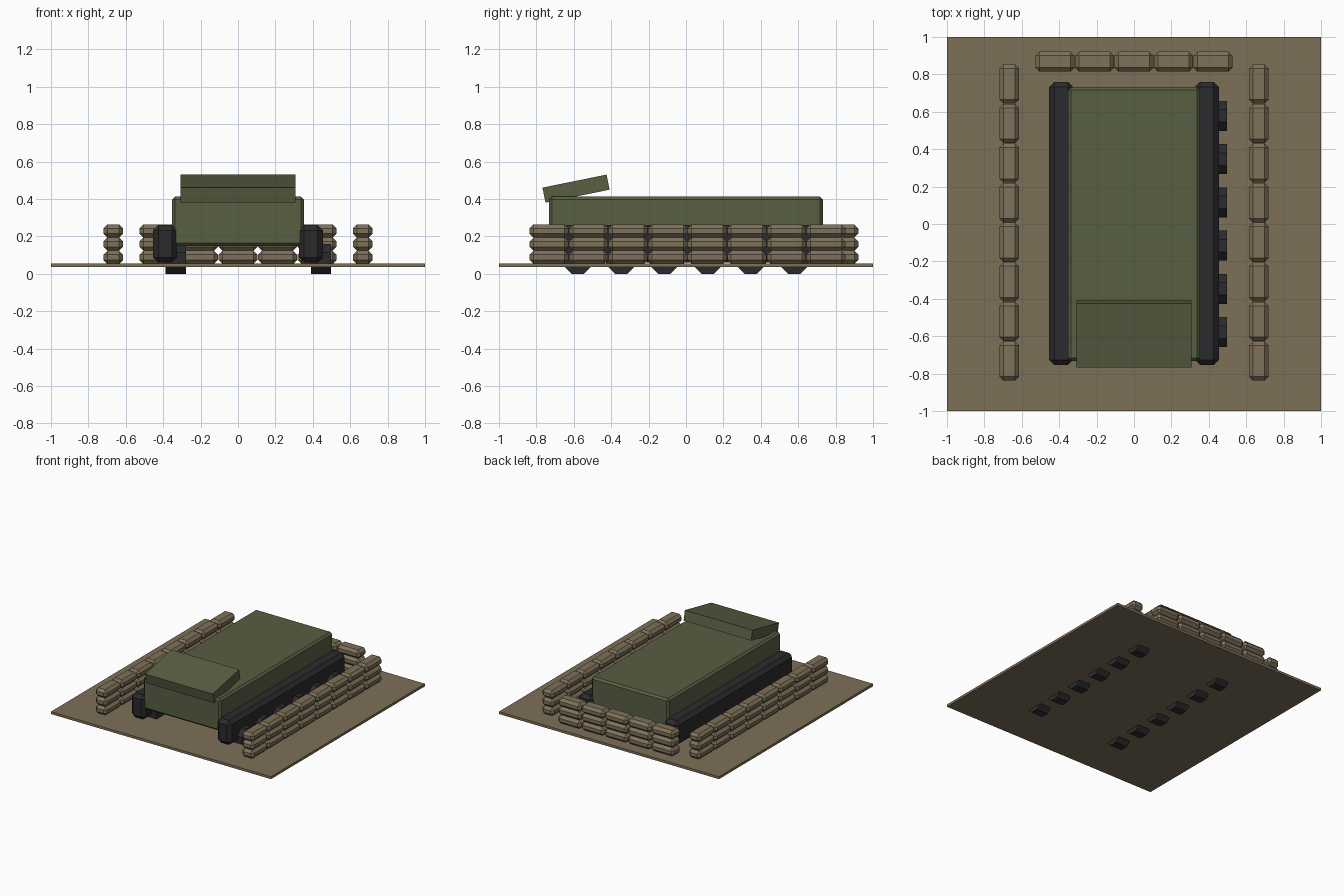
import bpy, bmesh, math
from mathutils import Matrix

if "Cube" in bpy.data.objects:
    bpy.data.objects.remove(bpy.data.objects["Cube"])


def material(name, rgb):
    m = bpy.data.materials.new(name)
    m.diffuse_color = (*rgb, 1.0)
    m.use_nodes = True
    m.node_tree.nodes["Principled BSDF"].inputs["Base Color"].default_value = m.diffuse_color
    return m


earth = material("earth_brown", (0.205, 0.160, 0.097))
sand = material("sandbag_tan", (0.210, 0.166, 0.100))
green = material("olive_green", (0.098, 0.112, 0.055))
dark = material("dark_rubber", (0.024, 0.024, 0.026))


def finish(bm, name, mat):
    mesh = bpy.data.meshes.new(name)
    bm.to_mesh(mesh)
    bm.free()
    mesh.materials.append(mat)
    obj = bpy.data.objects.new(name, mesh)
    bpy.context.collection.objects.link(obj)
    return obj


def box(name, loc, size, mat, bevel=0.0, tilt=0.0):
    bm = bmesh.new()
    bmesh.ops.create_cube(bm, size=1.0)
    bmesh.ops.scale(bm, vec=size, verts=bm.verts)
    if bevel:
        bmesh.ops.bevel(bm, geom=bm.edges[:], offset=bevel, segments=1,
                        affect='EDGES', profile=0.5)
    obj = finish(bm, name, mat)
    obj.location = loc
    obj.rotation_euler.x = tilt
    return obj


def wheel(name, loc, radius, width):
    # octagonal wheel resting on a flat side, axle along x
    bm = bmesh.new()
    r = radius / math.cos(math.pi / 8)
    rot = Matrix.Rotation(math.pi / 2, 4, 'Y') @ Matrix.Rotation(math.pi / 8, 4, 'Z')
    bmesh.ops.create_cone(bm, cap_ends=True, segments=8, radius1=r, radius2=r,
                          depth=width, matrix=rot)
    obj = finish(bm, name, dark)
    obj.location = loc
    return obj


# ground slab
box("ground_slab", (0, 0, 0.045), (2.0, 2.0, 0.02), earth)

# vehicle hull and raised front plate
box("hull", (0, 0, 0.28), (0.705, 1.465, 0.265), green, 0.016)
box("front_plate", (0, -0.588, 0.455), (0.615, 0.35, 0.082), green, 0, 0.2)

# tracks
for side, label in ((-1, "left"), (1, "right")):
    box(f"{label}_track", (side * 0.39, 0.003, 0.16), (0.128, 1.515, 0.2), dark, 0.028)

# wheels, both rows shifted slightly to +x
for x, label in ((-0.333, "left"), (0.443, "right")):
    for i in range(6):
        wheel(f"{label}_wheel_{i + 1}", (x, -0.578 + i * 0.2312, 0.08), 0.08, 0.108)

# sandbag walls: three layers on both sides and at the back
PITCH = 0.2115
for layer in range(3):
    z = 0.088 + layer * 0.07
    for x, label in ((-0.667, "left"), (0.667, "right")):
        for i in range(8):
            box(f"{label}_sandbag_{layer + 1}_{i + 1}", (x, 0.008 + (i - 3.5) * PITCH, z),
                (0.106, 0.209, 0.07), sand, 0.021)
    for i in range(5):
        box(f"back_sandbag_{layer + 1}_{i + 1}", ((i - 2) * PITCH, 0.868, z),
            (0.209, 0.106, 0.07), sand, 0.021)
